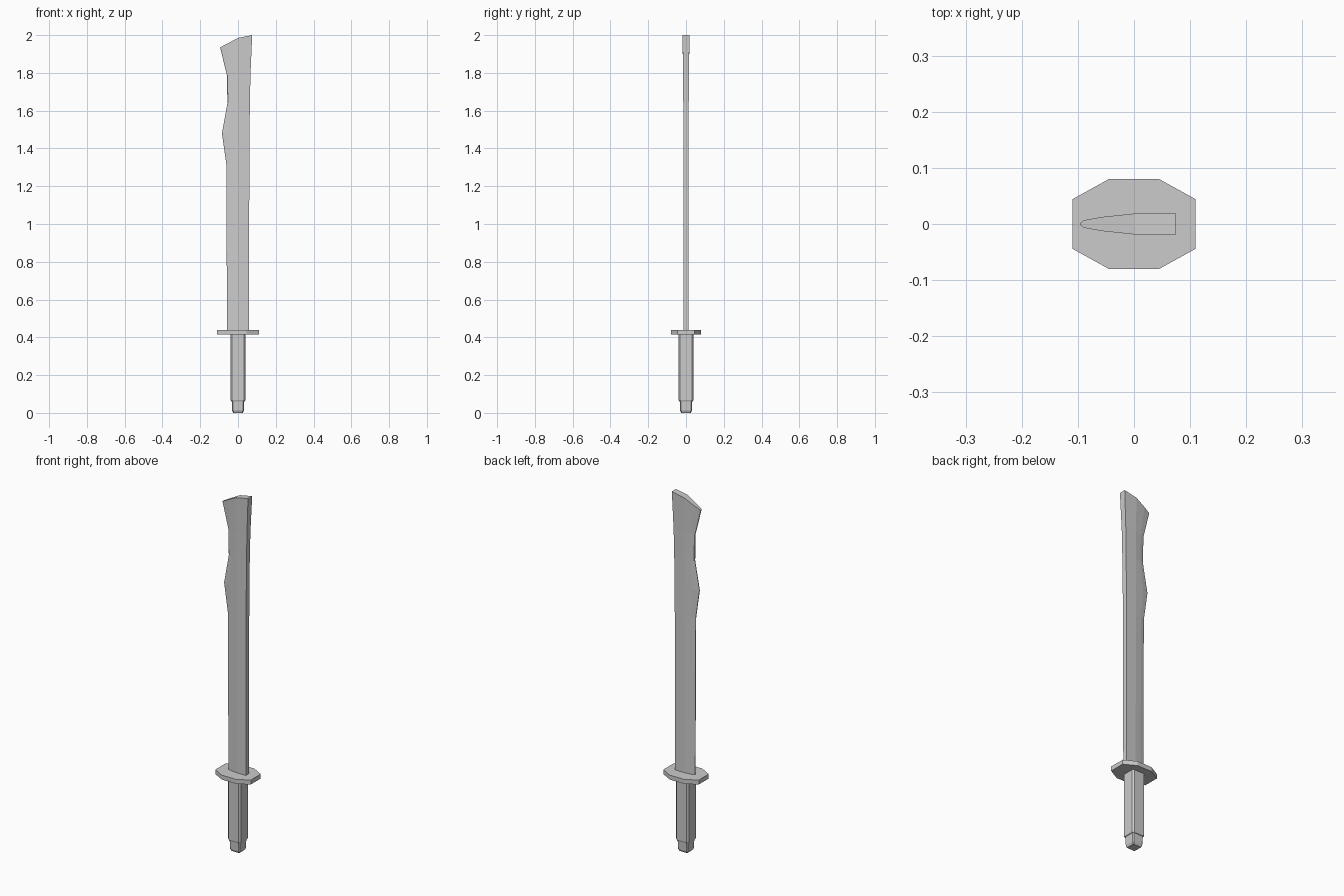
import bpy, bmesh

if "Cube" in bpy.data.objects:
    bpy.data.objects.remove(bpy.data.objects["Cube"])


def finish(name, bm):
    bmesh.ops.recalc_face_normals(bm, faces=bm.faces)
    mesh = bpy.data.meshes.new(name)
    bm.to_mesh(mesh)
    bm.free()
    obj = bpy.data.objects.new(name, mesh)
    bpy.context.collection.objects.link(obj)
    return obj


def loft(bm, rings):
    """Bridge equal-sized rings of points; returns the vertex rings."""
    vr = [[bm.verts.new(p) for p in ring] for ring in rings]
    n = len(vr[0])
    for a, b in zip(vr, vr[1:]):
        for i in range(n):
            j = (i + 1) % n
            bm.faces.new((a[i], a[j], b[j], b[i]))
    return vr


def chamfered(hx, hy, cx, cy, z):
    """Rectangle with cut corners at height z."""
    return [(hx, -hy + cy, z), (hx, hy - cy, z), (hx - cx, hy, z), (-hx + cx, hy, z),
            (-hx, hy - cy, z), (-hx, -hy + cy, z), (-hx + cx, -hy, z), (hx - cx, -hy, z)]


def prism(name, rings):
    bm = bmesh.new()
    vr = loft(bm, [chamfered(*r) for r in rings])
    bm.faces.new(vr[0])
    bm.faces.new(vr[-1])
    return finish(name, bm)


# Blade: thick spine at +x, flats tapering to a narrow cutting edge at -x
edge_profile = [(0.0, 1.0), (0.6, 0.68), (0.95, 0.35), (1.0, 0.12)]
# edge z, centre z, spine z, edge x, spine x, half thickness
stations = [
    (0.43, 0.43, 0.43, -0.058, 0.058, 0.013),
    (1.32, 1.32, 1.32, -0.062, 0.060, 0.014),
    (1.48, 1.48, 1.48, -0.085, 0.061, 0.014),
    (1.64, 1.64, 1.64, -0.056, 0.063, 0.0145),
    (1.79, 1.79, 1.79, -0.059, 0.066, 0.0155),
    (1.935, 1.985, 2.0, -0.095, 0.075, 0.0185),
]


def blade_ring(ze, zc, zs, xe, xs, t):
    side = [(xs, t, zs)] + [(xe * u, t * v, zc + (ze - zc) * u) for u, v in edge_profile]
    return side + [(x, -y, z) for x, y, z in reversed(side)]


bm = bmesh.new()
vr = loft(bm, [blade_ring(*s) for s in stations])
for ring in (vr[0], vr[-1]):
    n = len(ring)
    for i in range(n // 2 - 1):
        bm.faces.new((ring[i], ring[i + 1], ring[n - 2 - i], ring[n - 1 - i]))
finish("blade", bm)

# Eight-sided guard
prism("guard", [(0.11, 0.08, 0.065, 0.036, z) for z in (0.415, 0.44)])

# Grip with cut corners
prism("grip", [(0.036, 0.036, 0.008, 0.008, 0.06),
               (0.039, 0.039, 0.008, 0.008, 0.067),
               (0.039, 0.039, 0.008, 0.008, 0.42)])

# Stepped end cap with a bevelled bottom
prism("pommel", [(0.025, 0.025, 0.003, 0.003, 0.0),
                 (0.031, 0.031, 0.005, 0.005, 0.012),
                 (0.033, 0.033, 0.006, 0.006, 0.065)])
